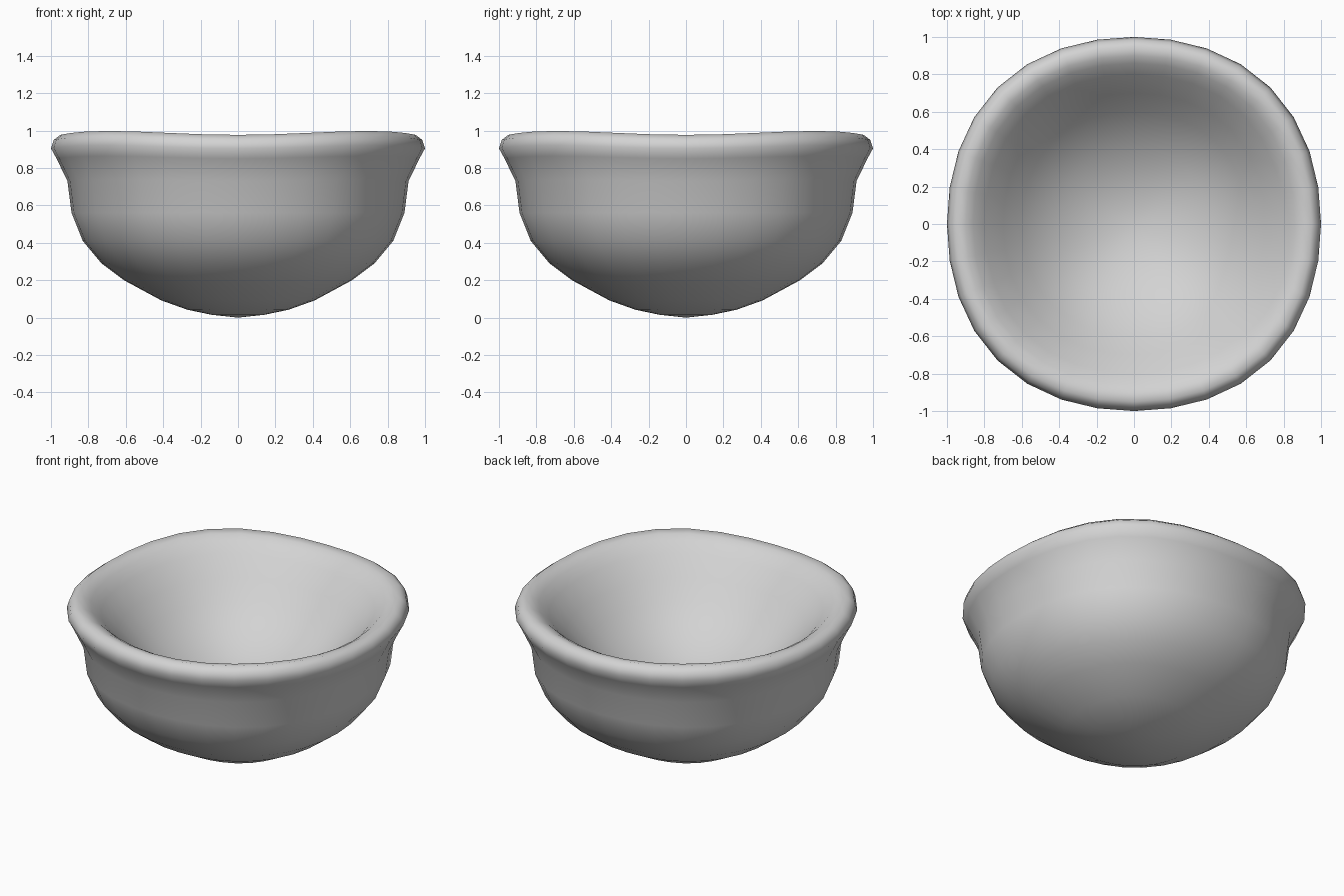
import bpy
import bmesh
from math import sin, cos, tau

cube = bpy.data.objects.get("Cube")
if cube:
    bpy.data.objects.remove(cube, do_unlink=True)

SEGMENTS = 32

# Bowl wall as (radius, height), from the bottom outside, over the lip, to the bottom inside
OUTSIDE = [(0.14, 0.015), (0.27, 0.042), (0.41, 0.092), (0.61, 0.2), (0.73, 0.29),
           (0.83, 0.41), (0.89, 0.56), (0.912, 0.73)]
LIP = [(0.97, 0.85), (1.0, 0.905), (0.985, 0.95), (0.95, 0.977), (0.9, 0.968)]
INSIDE = [(0.86, 0.946), (0.8, 0.892), (0.7, 0.782), (0.6, 0.675), (0.5, 0.588),
          (0.4, 0.523), (0.3, 0.472), (0.2, 0.437), (0.1, 0.415)]


def ring(bm, radius, height):
    """One loop, slightly squared in plan and lifted at the corners of the lip."""
    verts = []
    lift = 0.022 * max(0, (height - 0.6) / 0.4)
    for i in range(SEGMENTS):
        a = tau * i / SEGMENTS
        corner = sin(2 * a) ** 2
        r = radius * (1 + 0.032 * corner)
        verts.append(bm.verts.new((r * cos(a), r * sin(a), height + lift * corner)))
    return verts


def cap(bm, loop, height):
    pole = bm.verts.new((0, 0, height))
    for i in range(SEGMENTS):
        bm.faces.new((pole, loop[i], loop[(i + 1) % SEGMENTS]))


# Bowl
bm = bmesh.new()
loops = [ring(bm, r, z) for r, z in OUTSIDE + LIP + INSIDE]
for low, high in zip(loops, loops[1:]):
    for i in range(SEGMENTS):
        j = (i + 1) % SEGMENTS
        bm.faces.new((low[i], low[j], high[j], high[i]))
cap(bm, loops[0], 0.0)
cap(bm, loops[-1], 0.408)
bmesh.ops.recalc_face_normals(bm, faces=bm.faces)
for face in bm.faces:
    face.smooth = True
mesh = bpy.data.meshes.new("bowl")
bm.to_mesh(mesh)
bm.free()
bowl = bpy.data.objects.new("bowl", mesh)
bpy.context.collection.objects.link(bowl)

# Plain grey
grey = bpy.data.materials.new("light_grey")
grey.use_nodes = True
grey.diffuse_color = (0.65, 0.65, 0.65, 1)
grey.node_tree.nodes["Principled BSDF"].inputs["Base Color"].default_value = (0.65, 0.65, 0.65, 1)
mesh.materials.append(grey)
